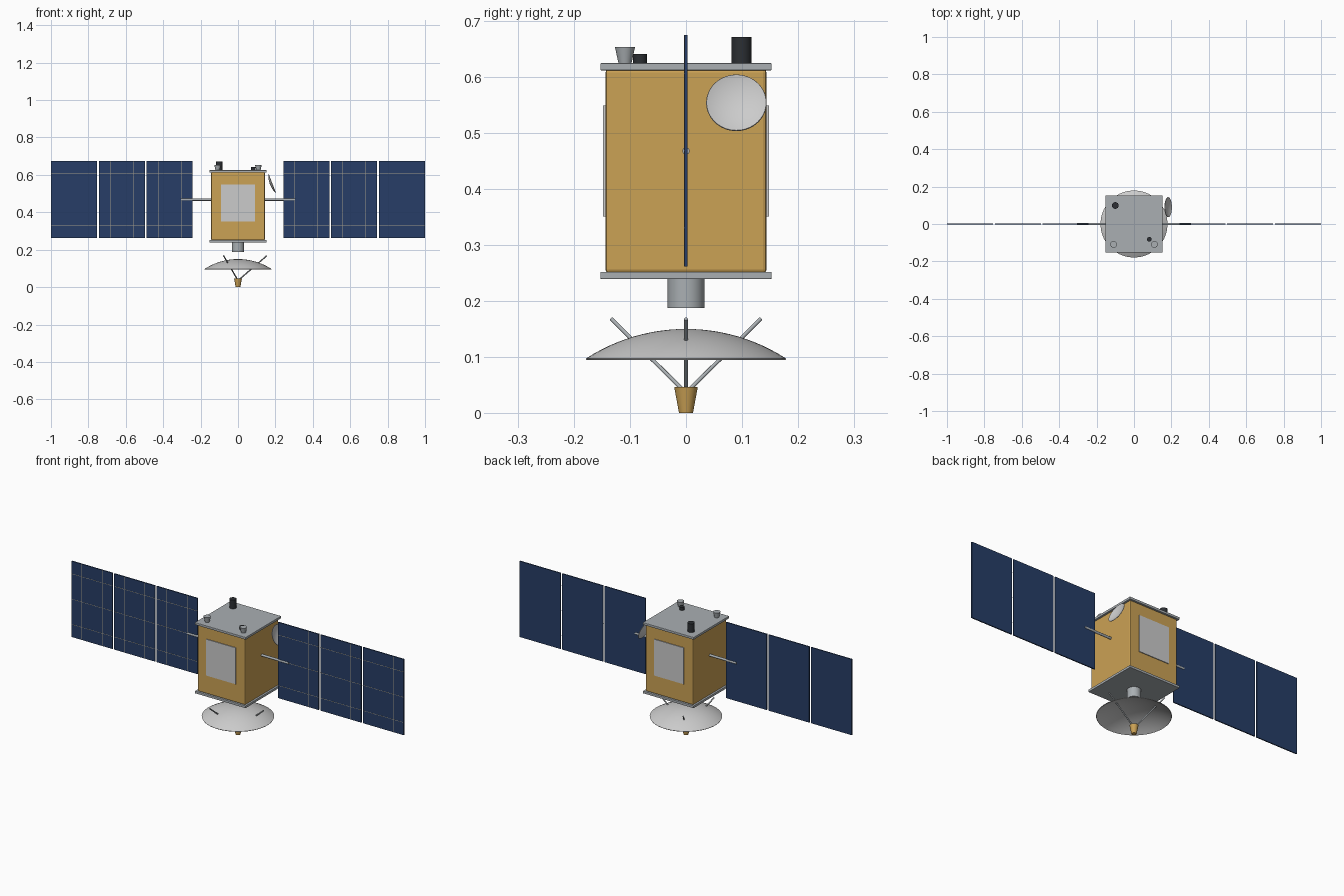
import bpy, bmesh, math
from mathutils import Vector, Matrix

if "Cube" in bpy.data.objects:
    bpy.data.objects.remove(bpy.data.objects["Cube"])


def mat(name, rgb):
    m = bpy.data.materials.new(name)
    m.diffuse_color = (*rgb, 1)
    m.use_nodes = True
    m.node_tree.nodes["Principled BSDF"].inputs["Base Color"].default_value = m.diffuse_color
    return m


GOLD = mat("gold_foil", (0.60, 0.36, 0.09))
BLUE = mat("solar_blue", (0.020, 0.048, 0.135))
BLACK = mat("black", (0.025, 0.028, 0.033))
STEEL = mat("steel", (0.40, 0.43, 0.45))
WHITE = mat("pale_grey", (0.58, 0.58, 0.58))
LINE = mat("cell_line", (0.40, 0.36, 0.28))


def finish(name, bm, m, smooth=False):
    bmesh.ops.recalc_face_normals(bm, faces=bm.faces)
    for f in bm.faces:
        f.smooth = smooth
    if smooth:
        for e in bm.edges:
            e.smooth = e.calc_face_angle(0) < math.radians(35)
    me = bpy.data.meshes.new(name)
    bm.to_mesh(me)
    bm.free()
    me.materials.append(m)
    ob = bpy.data.objects.new(name, me)
    bpy.context.collection.objects.link(ob)
    return ob


def box(name, lo, hi, m, bevel=0):
    lo, hi = Vector(lo), Vector(hi)
    bm = bmesh.new()
    bmesh.ops.create_cube(bm, size=1, matrix=Matrix.Translation((lo + hi) / 2) @ Matrix.Diagonal((*(hi - lo), 1)))
    ob = finish(name, bm, m)
    if bevel:
        mod = ob.modifiers.new("bevel", "BEVEL")
        mod.width, mod.segments = bevel, 2
    return ob


def rod(name, a, b, ra, rb, m, sides=32):
    # Cylinder or cone between two points
    a, b = Vector(a), Vector(b)
    d = b - a
    rot = d.to_track_quat('Z', 'Y').to_matrix().to_4x4()
    bm = bmesh.new()
    bmesh.ops.create_cone(bm, cap_ends=True, segments=sides, radius1=ra, radius2=rb, depth=d.length,
                          matrix=Matrix.Translation((a + b) / 2) @ rot)
    return finish(name, bm, m, True)


def dish(name, radius, depth, thick, m, matrix):
    # Shallow thin bowl opening toward -z, rim at z = 0, apex at z = depth
    n = 12
    R = (radius ** 2 + depth ** 2) / (2 * depth)
    amax = math.asin(radius / R)
    pts = []
    for r, order in ((R, range(n + 1)), (R - thick, range(n, -1, -1))):
        for i in order:
            a = amax * i / n
            pts.append((r * math.sin(a), 0, r * math.cos(a) - R + depth))
    bm = bmesh.new()
    vs = [bm.verts.new(p) for p in pts]
    es = [bm.edges.new(p) for p in zip(vs, vs[1:])]
    bmesh.ops.spin(bm, geom=vs + es, axis=(0, 0, 1), cent=(0, 0, 0), angle=math.tau, steps=64)
    bmesh.ops.remove_doubles(bm, verts=bm.verts, dist=1e-5)
    bm.transform(matrix)
    return finish(name, bm, m, True)


# Body with end plates and side radiators
box("body", (-.144, -.144, .25), (.144, .144, .614), GOLD, .006)
box("top_plate", (-.153, -.153, .612), (.153, .153, .625), STEEL, .002)
box("bottom_plate", (-.153, -.153, .239), (.153, .153, .252), STEEL, .002)
for s, n in ((-1, "front"), (1, "back")):
    y = sorted((s * .142, s * .148))
    box(n + "_radiator", (-.09, y[0], .351), (.09, y[1], .549), WHITE)

# Main dish, feed horn, three struts and neck
rod("neck", (0, 0, .187), (0, 0, .241), .033, .033, STEEL)
dish("main_dish", .179, .053, .003, WHITE, Matrix.Translation((0, 0, .097)))
rod("feed_horn", (0, 0, 0), (0, 0, .046), .0125, .021, GOLD)
for i in range(3):
    c, s = math.cos(i * math.tau / 3), math.sin(i * math.tau / 3)
    rod("feed_strut", (.010 * c, .010 * s, .044), (.154 * c, .154 * s, .168), .0035, .0035, STEEL, 12)

# Small side dish, opening outward and slightly up
aim = Vector((-.935, 0, -.355)).to_track_quat('Z', 'Y').to_matrix().to_4x4()
dish("side_dish", .054, .012, .002, WHITE, Matrix.Translation((.182, .09, .554)) @ aim)

# Solar wings
Z0, Z1, W = .262, .675, .246
for s in (-1, 1):
    rod("wing_boom", (s * .14, 0, .468), (s * .305, 0, .468), .0065, .0065, STEEL, 16)
    for i in range(3):
        x = sorted((s * (.242 + i * .256), s * (.242 + i * .256 + W)))
        box("solar_panel", (x[0], -.003, Z0), (x[1], .003, Z1), BLUE)
        # Cell lines on the front face
        for k in (.25, .75):
            c = x[0] + W * k
            box("cell_line_vertical", (c - .001, -.0036, Z0), (c + .001, -.0028, Z1), LINE)
        for k in (1 / 6, .5, 5 / 6):
            c = Z0 + (Z1 - Z0) * k
            box("cell_line_horizontal", (x[0], -.0036, c - .001), (x[1], -.0028, c + .001), LINE)

# Top deck instruments
rod("tall_sensor", (-.1, .099, .624), (-.1, .099, .672), .018, .018, BLACK)
rod("short_sensor", (.082, -.082, .624), (.082, -.082, .641), .0125, .0125, BLACK)
for s in (-1, 1):
    rod("thruster", (s * .109, -.109, .624), (s * .109, -.109, .654), .0115, .018, STEEL)
